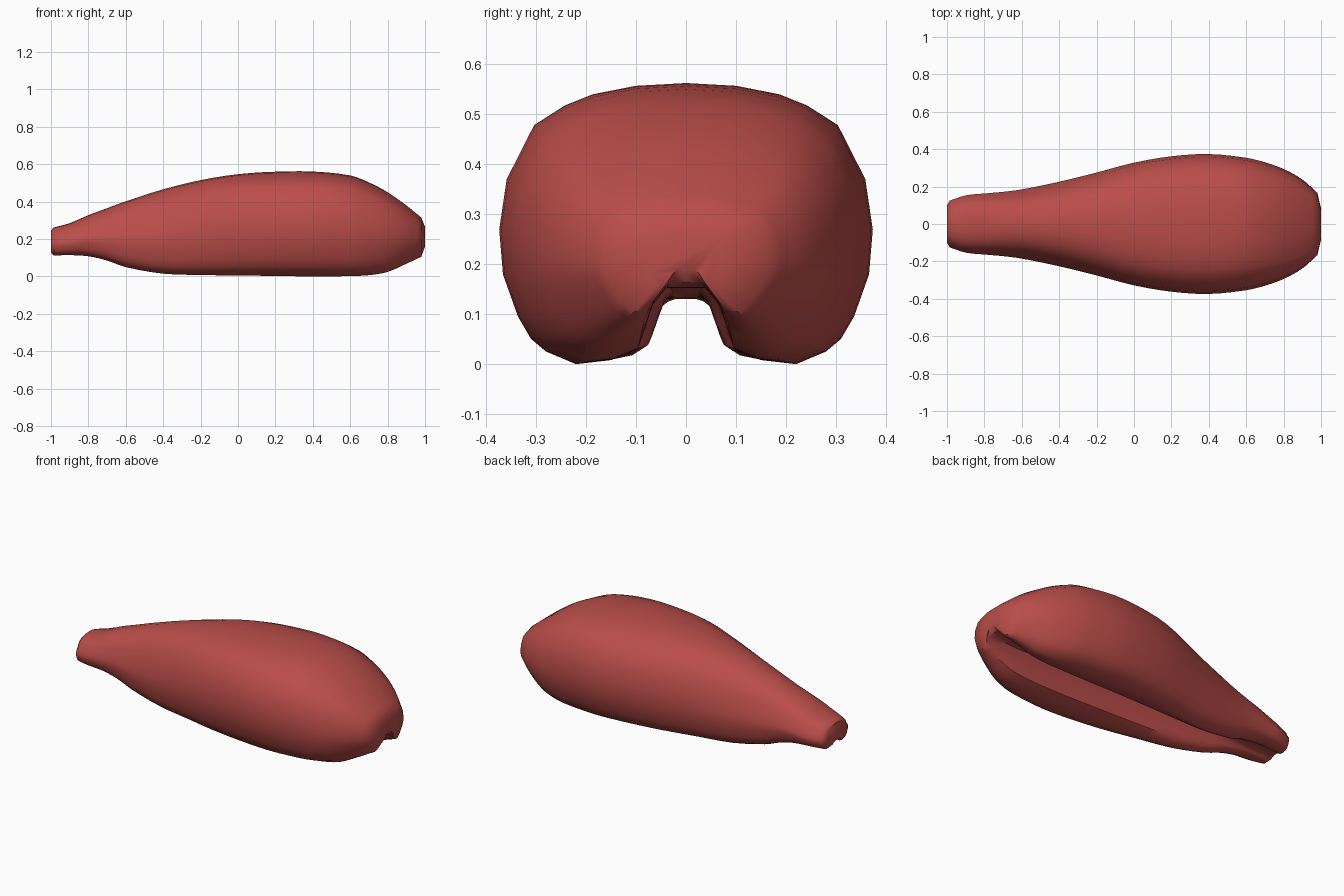
import bpy, bmesh, math

if "Cube" in bpy.data.objects:
    bpy.data.objects.remove(bpy.data.objects["Cube"])

red = bpy.data.materials.new("muted red")
red.diffuse_color = (0.49, 0.075, 0.067, 1)
red.use_nodes = True
red.node_tree.nodes["Principled BSDF"].inputs["Base Color"].default_value = red.diffuse_color

# Stations along the body: x, half width, bottom, top, groove half width, groove ceiling
STATIONS = [
    (-0.985, .125, .112, .262, .035, .130), (-0.90, .153, .114, .285, .037, .132),
    (-0.80, .163, .108, .328, .040, .135), (-0.70, .172, .085, .365, .042, .140),
    (-0.60, .185, .050, .402, .046, .145), (-0.40, .226, .015, .466, .054, .152),
    (-0.20, .275, .008, .515, .060, .158), (0.00, .328, .005, .547, .065, .160),
    (0.20, .362, .003, .560, .068, .160), (0.40, .374, .000, .561, .070, .158),
    (0.60, .354, .002, .540, .070, .155), (0.70, .330, .007, .503, .068, .153),
    (0.80, .294, .024, .450, .066, .152), (0.90, .238, .068, .380, .060, .155),
    (0.98, .167, .105, .315, .052, .163)]

# Half outlines from crown to underside, as fractions of width and height
TAIL = [(0, 1), (.27, .98), (.50, .93), (.68, .84), (.81, .73), (.88, .60),
        (1, .46), (.99, .32), (.92, .17), (.85, .09), (.75, .04), (.59, 0)]
MIDDLE = [(0, 1), (.27, .99), (.50, .96), (.65, .92), (.815, .85), (.96, .66),
          (1, .48), (.98, .32), (.90, .17), (.83, .09), (.75, .045), (.59, 0)]
NOSE = [(0, 1), (.30, 1), (.54, .95), (.70, .91), (.84, .86), (.97, .66),
        (1, .45), (.96, .33), (.87, .21), (.80, .13), (.74, .07), (.62, 0)]


def spline(a, b, c, d, t):
    """Smooth curve between stations b and c."""
    out = [b[0] + (c[0] - b[0]) * t]
    h = c[0] - b[0]
    for k in range(1, 6):
        m0 = (c[k] - a[k]) / (c[0] - a[0]) * h
        m1 = (d[k] - b[k]) / (d[0] - b[0]) * h
        out.append((2*t**3 - 3*t*t + 1) * b[k] + (t**3 - 2*t*t + t) * m0
                   + (3*t*t - 2*t**3) * c[k] + (t**3 - t*t) * m1)
    return out


def blend(p, q, t):
    t = max(0, min(1, t))
    t = t * t * (3 - 2 * t)
    return [(a + (c - a) * t, b + (d - b) * t) for (a, b), (c, d) in zip(p, q)]


def section(s):
    """Closed outline with the groove cut into its underside."""
    x, w, low, top, g, roof = s
    if x < 0.5:
        shape = blend(TAIL, MIDDLE, (x + 0.75) / 0.85)
    else:
        shape = blend(MIDDLE, NOSE, (x - 0.6) / 0.38)
    h = top - low
    half = [(u * w, low + v * h) for u, v in shape]
    rim = half[-1][0]
    d = roof - low
    half += [(g * 1.5 + (rim - g * 1.5) * .4, low + .05 * d), (g * 1.4, low + .18 * d),
             (g * 1.2, low + .45 * d), (g, low + .75 * d), (g * .6, roof), (0, roof)]
    return [(x, y, z) for y, z in half] + [(x, -y, z) for y, z in half[-2:0:-1]]


# Loft the body through the smoothed stations
rows = []
n = len(STATIONS)
for i in range(n - 1):
    a, b = STATIONS[max(i - 1, 0)], STATIONS[i]
    c, d = STATIONS[i + 1], STATIONS[min(i + 2, n - 1)]
    rows += [section(spline(a, b, c, d, k / 3)) for k in range(3)]
rows.append(section(STATIONS[-1]))

# Slightly domed end caps
def cap_ring(row, x, mid, size):
    return [(x, y * size, mid + (z - mid) * size) for _, y, z in row]

rows.insert(0, cap_ring(rows[0], -1.0, .19, .8))
rows.append(cap_ring(rows[-1], 1.0, .215, .5))

bm = bmesh.new()
rings = [[bm.verts.new(p) for p in row] for row in rows]
for r0, r1 in zip(rings, rings[1:]):
    for i in range(len(r0)):
        j = (i + 1) % len(r0)
        bm.faces.new((r0[i], r0[j], r1[j], r1[i]))
bm.faces.new(rings[0])
bm.faces.new(rings[-1])
bmesh.ops.recalc_face_normals(bm, faces=bm.faces)
mesh = bpy.data.meshes.new("grooved_body")
bm.to_mesh(mesh)
bm.free()
mesh.materials.append(red)
body = bpy.data.objects.new("grooved_body", mesh)
bpy.context.collection.objects.link(body)
bpy.context.view_layer.objects.active = body
body.select_set(True)
bpy.ops.object.shade_smooth_by_angle(angle=math.radians(42))
